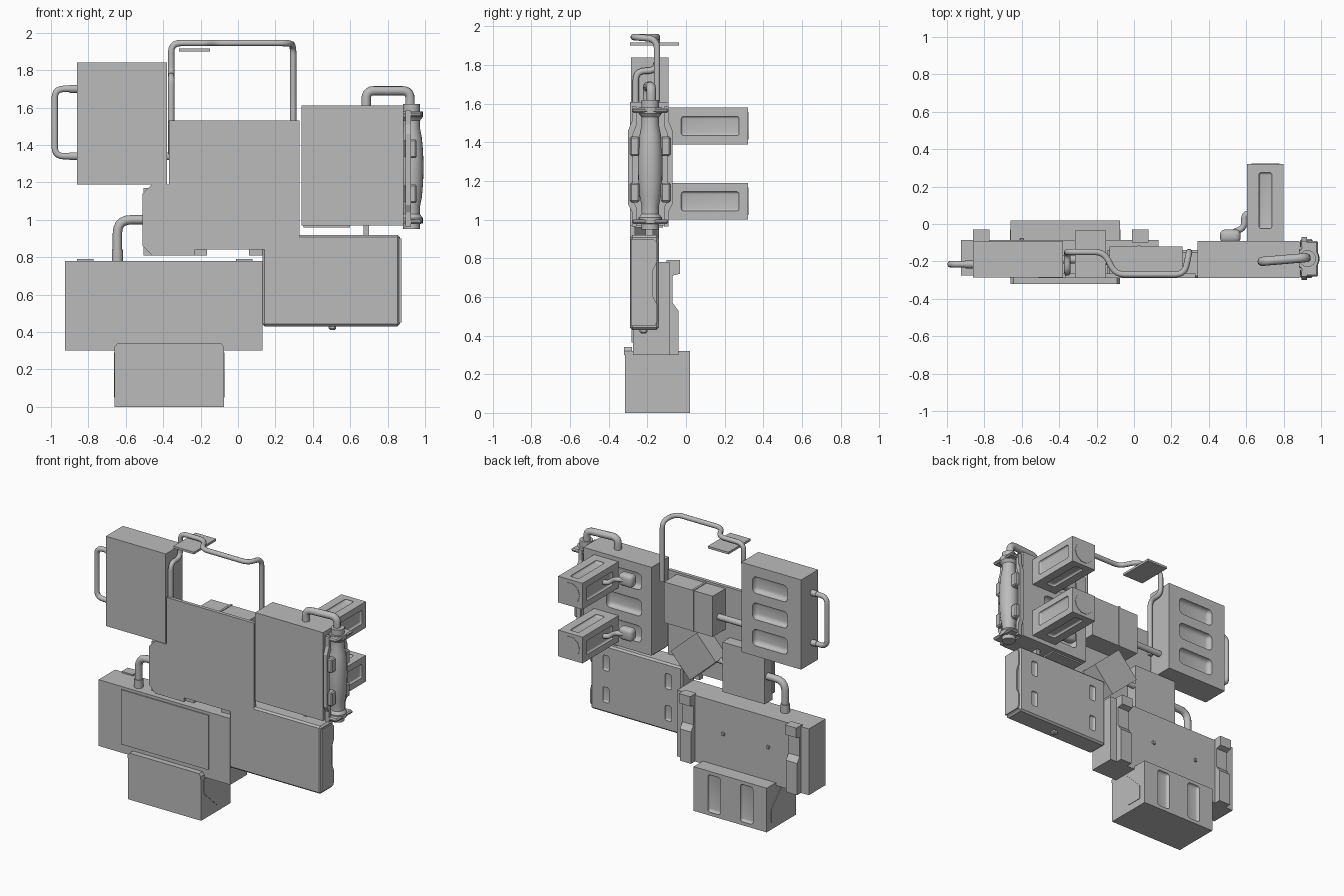
import bpy, bmesh, math
from mathutils import Vector, Matrix

if "Cube" in bpy.data.objects:
    bpy.data.objects.remove(bpy.data.objects["Cube"])

grey = bpy.data.materials.new("plain_grey")
grey.diffuse_color = (0.5, 0.5, 0.5, 1)
grey.use_nodes = True
grey.node_tree.nodes["Principled BSDF"].inputs["Base Color"].default_value = grey.diffuse_color


def finish(name, bm, smooth=False):
    bmesh.ops.recalc_face_normals(bm, faces=bm.faces)
    me = bpy.data.meshes.new(name)
    bm.to_mesh(me)
    bm.free()
    me.materials.append(grey)
    ob = bpy.data.objects.new(name, me)
    bpy.context.collection.objects.link(ob)
    if smooth:
        bpy.ops.object.select_all(action='DESELECT')
        ob.select_set(True)
        bpy.context.view_layer.objects.active = ob
        bpy.ops.object.shade_smooth_by_angle(angle=math.radians(35))
    return ob


def box(name, x, y, z, bevel=0.0, segs=1, turn=0.0):
    """Box from (min, max) ranges, optionally turned about its y axis."""
    bm = bmesh.new()
    bmesh.ops.create_cube(bm, size=1)
    bmesh.ops.scale(bm, vec=(x[1] - x[0], y[1] - y[0], z[1] - z[0]), verts=bm.verts)
    if bevel:
        bmesh.ops.bevel(bm, geom=bm.edges[:], offset=bevel, segments=segs, profile=0.5, affect='EDGES')
    bmesh.ops.rotate(bm, matrix=Matrix.Rotation(turn, 3, 'Y'), verts=bm.verts)
    bmesh.ops.translate(bm, vec=(sum(x) / 2, sum(y) / 2, sum(z) / 2), verts=bm.verts)
    return finish(name, bm, segs > 1)


def prism(name, pts, lo, hi, axis):
    """Extrude a 2D outline: axis 'y' takes (x, z) points, axis 'x' takes (y, z)."""
    bm = bmesh.new()
    place = (lambda p: (p[0], lo, p[1])) if axis == 'y' else (lambda p: (lo, p[0], p[1]))
    face = bm.faces.new([bm.verts.new(place(p)) for p in pts])
    new = bmesh.ops.extrude_face_region(bm, geom=[face])["geom"]
    step = (0, hi - lo, 0) if axis == 'y' else (hi - lo, 0, 0)
    bmesh.ops.translate(bm, vec=step, verts=[v for v in new if isinstance(v, bmesh.types.BMVert)])
    return finish(name, bm)


def pipe(name, pts, r, fillet=0.05):
    """Round tube along a path with rounded corners."""
    pts = [Vector(p) for p in pts]
    path = [pts[0]]
    for a, b, c in zip(pts, pts[1:], pts[2:]):
        f = min(fillet, (a - b).length * 0.48, (c - b).length * 0.48)
        s, e = b + (a - b).normalized() * f, b + (c - b).normalized() * f
        path += [s.lerp(b, t).lerp(b.lerp(e, t), t) for t in (0, .2, .4, .6, .8, 1)]
    path.append(pts[-1])
    cu = bpy.data.curves.new(name, 'CURVE')
    cu.dimensions = '3D'
    cu.bevel_depth, cu.bevel_resolution, cu.use_fill_caps = r, 3, True
    sp = cu.splines.new('POLY')
    sp.points.add(len(path) - 1)
    for p, v in zip(sp.points, path):
        p.co = (*v, 1)
    sp.use_smooth = True
    cu.materials.append(grey)
    ob = bpy.data.objects.new(name, cu)
    bpy.context.collection.objects.link(ob)


def lathe(name, profile, centre, segs=24):
    """Turn (radius, z) points about a vertical axis."""
    bm = bmesh.new()
    vs = [bm.verts.new((r, 0, z)) for r, z in profile]
    es = [bm.edges.new(e) for e in zip(vs, vs[1:])]
    bmesh.ops.spin(bm, geom=vs + es, axis=(0, 0, 1), cent=(0, 0, 0), angle=math.tau, steps=segs, use_duplicate=False)
    bmesh.ops.remove_doubles(bm, verts=bm.verts, dist=1e-5)
    bmesh.ops.translate(bm, vec=(*centre, 0), verts=bm.verts)
    return finish(name, bm, True)


def pocket(target, centre, size, bevel):
    """Cut a soft-edged recess into a part."""
    cut = box("pocket_cutter", *[(c - s / 2, c + s / 2) for c, s in zip(centre, size)], bevel, 4)
    cut.hide_render = True
    cut.hide_viewport = True
    mod = target.modifiers.new("pocket", 'BOOLEAN')
    mod.operation, mod.object, mod.solver = 'DIFFERENCE', cut, 'EXACT'


# Upper cases with three rear pockets each
left_case = box("upper_left_case", (-.86, -.38), (-.285, -.09), (1.19, 1.84))
right_case = box("upper_right_case", (.34, .885), (-.29, -.09), (.97, 1.61))
for dz in (-.19, 0, .19):
    pocket(left_case, (-.61, -.09, 1.515 + dz), (.28, .07, .12), .03)
    pocket(right_case, (.56, -.09, 1.29 + dz), (.28, .07, .12), .03)
box("right_case_foot", (.35, .60), (-.27, -.12), (.96, .972))
box("right_case_pin", (.67, .70), (-.21, -.17), (.90, .98))

# Front plate and the blocks behind it
prism("front_plate", [(-.37, 1.53), (.33, 1.53), (.33, .84), (-.23, .84), (-.23, .81), (-.46, .81),
                      (-.51, .86), (-.51, 1.14), (-.46, 1.19), (-.37, 1.19)], -.29, -.265, 'y')
box("centre_block", (-.13, .26), (-.27, -.12), (1.22, 1.515))
box("centre_block_band", (.02, .035), (-.27, -.115), (1.22, 1.52))
box("side_block", (-.505, -.165), (-.27, -.18), (.81, 1.17))
box("tilted_block", (-.10, .18), (-.27, -.14), (.91, 1.14), turn=math.radians(42))
box("plate_clip", (.06, .13), (-.28, -.24), (.81, .845))
pipe("upper_link", [(-.12, -.19, 1.34), (-.39, -.19, 1.34)], .022)
pipe("lower_link", [(-.02, -.2, 1.02), (-.18, -.2, 1.02)], .02)

# Lower right case with end frame and rear slots
low_right = box("lower_right_case", (.13, .865), (-.29, -.14), (.43, .92), .012)
prism("end_frame", [(-.285, .45), (-.16, .45), (-.15, .47), (-.15, .56), (-.17, .60), (-.17, .74),
                    (-.15, .78), (-.15, .88), (-.17, .90), (-.285, .90)], .86, .874, 'x')
for x in (.24, .74):
    for z in (.56, .79):
        pocket(low_right, (x, -.14, z), (.05, .03, .11), .012)
box("lower_right_knob", (.485, .525), (-.24, -.20), (.41, .44), .008)

# Lower left case with front panel and rear brackets
box("lower_left_case", (-.925, .13), (-.275, -.085), (.30, .78))
box("front_panel", (-.74, -.04), (-.283, -.27), (.365, .76))
bracket = [(-.10, .30), (-.04, .30), (-.04, .53), (-.07, .57), (-.07, .71), (-.03, .72), (-.03, .79), (-.10, .79)]
for x in (-.862, -.012):
    prism("rear_bracket", bracket, x, x + .09, 'x')
for x in (-.60, -.24):
    box("rear_stud", (x - .012, x + .012), (-.09, -.075), (.55, .574), .004)

# Bottom box with front lip, end plates and rear pockets
base = box("bottom_box", (-.66, -.075), (-.315, .02), (0, .32))
prism("bottom_lip", [(-.66, .30), (-.075, .30), (-.075, .32), (-.09, .34), (-.645, .34), (-.66, .32)], -.32, -.28, 'y')
end = [(-.29, .29), (-.29, .19), (-.14, .05), (-.03, .05), (-.03, .15), (-.17, .29)]
prism("end_plate", end, -.08, -.071, 'x')
prism("end_plate", end, -.664, -.655, 'x')
for x in (-.50, -.24):
    pocket(base, (x, .02, .16), (.10, .04, .27), .018)

# Rear canisters with side recesses, end discs and hoses
for z in (1.095, 1.485):
    can = box("rear_canister", (.605, .80), (-.09, .32), (z - .095, z + .095))
    for dx, dz, sx, sz in ((.1, 0, .03, .10), (-.1, 0, .03, .10), (0, .095, .07, .03), (0, -.095, .07, .03)):
        pocket(can, (.7025 + dx, .125, z + dz), (sx, .30, sz), .013)
    pipe("canister_disc", [(.7025, .31, z), (.7025, .323, z)], .075)
    box("hose_cap", (.46, .57), (-.10, -.03), (z - .045, z + .045), .025, 3)
    pipe("canister_hose", [(.52, -.05, z), (.59, -.02, z), (.59, .05, z), (.63, .06, z)], .017, .03)

# Side cylinder with rings and guard rails
cx, cy = .928, -.185
lathe("side_cylinder", [(0, .95), (.045, .95), (.045, .98), (.06, .98), (.06, 1.01), (.045, 1.03), (.045, 1.07),
                        (.055, 1.12), (.062, 1.20), (.064, 1.28), (.062, 1.36), (.055, 1.44), (.045, 1.49),
                        (.045, 1.53), (.06, 1.55), (.06, 1.58), (.045, 1.58), (.045, 1.62), (0, 1.62)], (cx, cy))
for z in (.99, 1.565):
    box("cylinder_clamp", (.89, .985), (cy - .095, cy + .095), (z - .012, z + .012), .008)
for s in (-1, 1):
    rail = [(.07, .965), (.095, .965), (.095, 1.04), (.115, 1.08), (.115, 1.46), (.095, 1.51), (.095, 1.585),
            (.07, 1.585), (.07, 1.49), (.09, 1.44), (.09, 1.10), (.07, 1.06)]
    prism("guard_rail", [(cy + s * a, b) for a, b in rail], .895, .925, 'x')
    for z in (1.14, 1.38):
        box("rail_grip", (.888, .955), (cy + s * .08 - .025, cy + s * .08 + .025), (z - .05, z + .05), .008)

# Handles, elbow pipe and top frame
pipe("top_handle", [(.685, -.20, 1.60), (.685, -.20, 1.69), (.92, -.18, 1.69), (.92, -.18, 1.60)], .025, .06)
pipe("side_handle", [(-.85, -.215, 1.70), (-.98, -.215, 1.70), (-.98, -.215, 1.34), (-.85, -.215, 1.34)], .018)
for z in (1.34, 1.70):
    pipe("handle_socket", [(-.855, -.215, z), (-.90, -.215, z)], .022)
pipe("elbow_pipe", [(-.645, -.215, .77), (-.645, -.215, 1.0), (-.49, -.215, 1.0)], .025, .08)
pipe("elbow_collar", [(-.645, -.215, .77), (-.645, -.215, .84)], .03)
pipe("top_frame", [(-.357, -.26, 1.35), (-.357, -.26, 1.77), (-.357, -.15, 1.77), (-.357, -.15, 1.945),
                   (-.16, -.15, 1.945), (-.10, -.27, 1.945), (.27, -.27, 1.945), (.295, -.15, 1.935),
                   (.295, -.15, 1.50)], .017, .05)
plate = box("top_plate", (-.315, -.15), (-.29, -.035), (1.90, 1.916))
